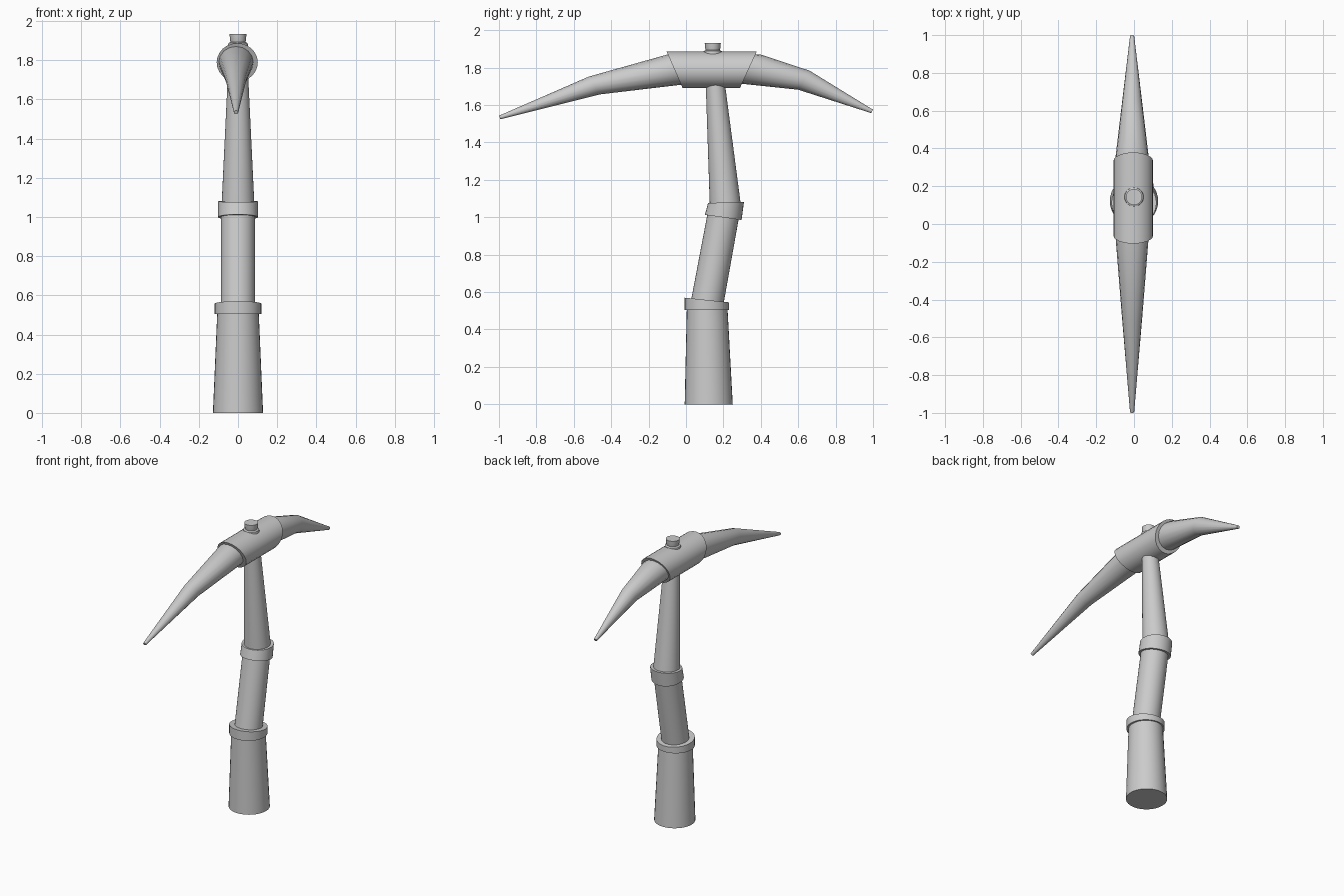
import bpy, bmesh, math
from mathutils import Vector


def loft(name, rings, n=32, x=0.0):
    """Skin elliptical rings; each ring = (y1, z1, y2, z2, half width in x)."""
    bm = bmesh.new()
    loops = []
    for y1, z1, y2, z2, w in rings:
        a, b = Vector((0, y1, z1)), Vector((0, y2, z2))
        mid, half = (a + b) / 2, (b - a) / 2
        loop = []
        for i in range(n):
            t = 2 * math.pi * i / n
            loop.append(bm.verts.new(mid + half * math.cos(t) + Vector((x + w * math.sin(t), 0, 0))))
        loops.append(loop)
    for lo, hi in zip(loops, loops[1:]):
        for i in range(n):
            j = (i + 1) % n
            bm.faces.new((lo[i], lo[j], hi[j], hi[i]))
    bm.faces.new(loops[0][::-1])
    bm.faces.new(loops[-1])
    bmesh.ops.recalc_face_normals(bm, faces=bm.faces)
    me = bpy.data.meshes.new(name)
    bm.to_mesh(me)
    bm.free()
    ob = bpy.data.objects.new(name, me)
    bpy.context.collection.objects.link(ob)
    bpy.ops.object.select_all(action='DESELECT')
    ob.select_set(True)
    bpy.context.view_layer.objects.active = ob
    bpy.ops.object.shade_smooth_by_angle(angle=math.radians(30))
    return ob


# Handle: three segments, kinked at the bands
loft("lower_grip", [(-0.007, 0, 0.25, 0, 0.128), (0.005, 0.54, 0.221, 0.53, 0.105)])
loft("middle_handle", [(0.022, 0.53, 0.196, 0.51, 0.087), (0.118, 1.035, 0.285, 1.01, 0.087)])
loft("upper_handle", [(0.128, 1.04, 0.298, 1.03, 0.085), (0.106, 1.70, 0.21, 1.70, 0.053),
                      (0.105, 1.84, 0.187, 1.84, 0.045)])

# Bands around the kinks
loft("lower_band", [(-0.007, 0.505, 0.231, 0.505, 0.119), (-0.007, 0.57, 0.231, 0.545, 0.119)])
loft("upper_band", [(0.101, 1.013, 0.297, 0.985, 0.102), (0.118, 1.076, 0.31, 1.083, 0.102)])

# Handle end poking through the head
loft("top_peg", [(0.09, 1.86, 0.196, 1.86, 0.053), (0.094, 1.888, 0.192, 1.888, 0.049),
                 (0.105, 1.893, 0.181, 1.893, 0.038), (0.102, 1.905, 0.184, 1.905, 0.041),
                 (0.1, 1.933, 0.186, 1.933, 0.043)])

# Socket of the head with slanted ends
loft("head_socket", [(-0.104, 1.887, -0.018, 1.69, 0.105), (0.379, 1.887, 0.288, 1.69, 0.105)],
     n=24, x=-0.004)

# Two curved, tapering spikes
loft("front_spike", [(-0.06, 1.872, 0.0, 1.71, 0.09), (-0.10, 1.87, -0.03, 1.708, 0.088),
                     (-0.52, 1.752, -0.46, 1.657, 0.054), (-1.0, 1.543, -0.992, 1.524, 0.011)],
     n=16, x=-0.01)
loft("rear_spike", [(0.35, 1.872, 0.27, 1.715, 0.09), (0.402, 1.869, 0.305, 1.713, 0.088),
                    (0.66, 1.784, 0.60, 1.682, 0.055), (1.0, 1.575, 0.99, 1.557, 0.011)],
     n=16, x=-0.01)
